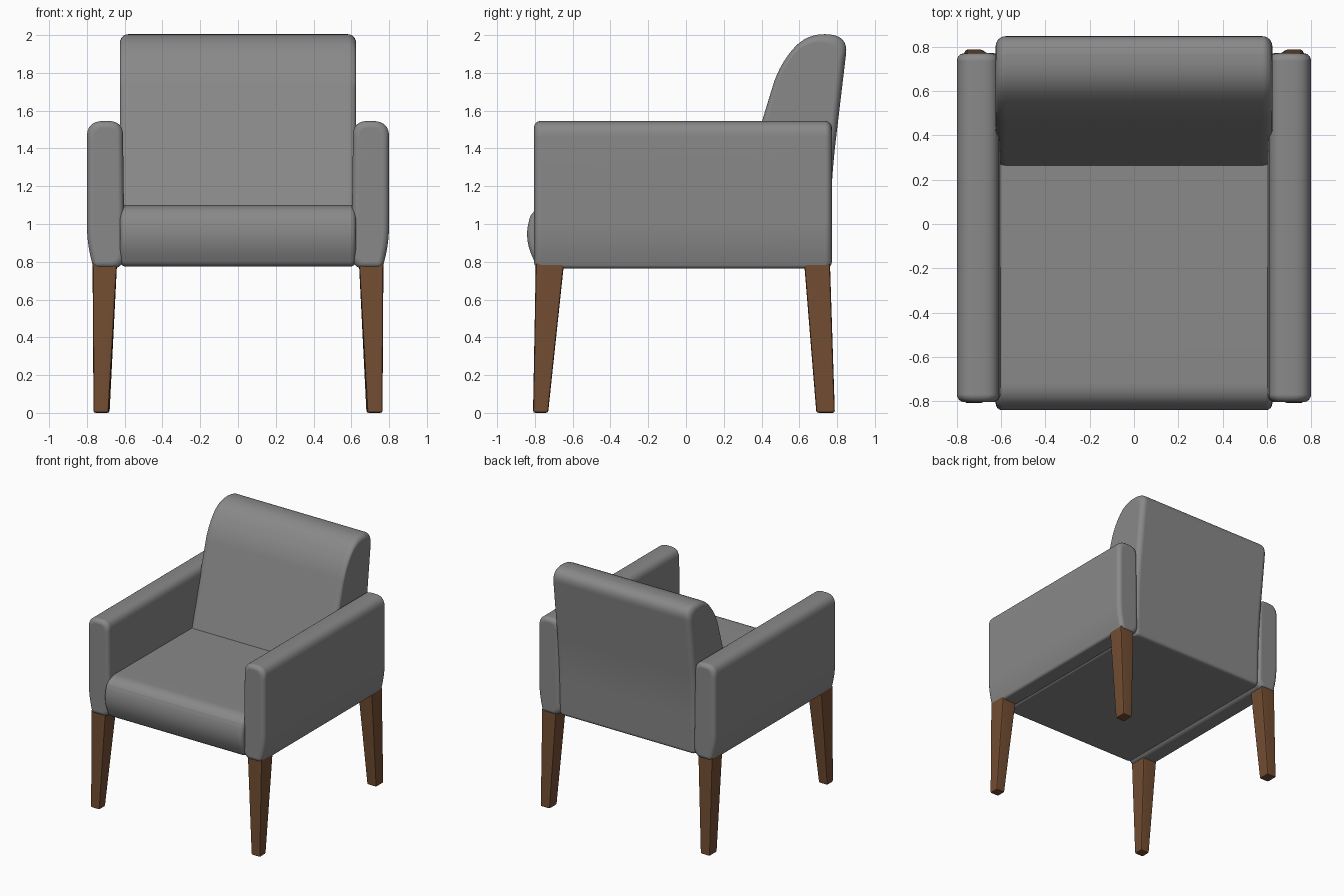
import bpy, bmesh, math
from mathutils import Vector

cube = bpy.data.objects.get("Cube")
if cube:
    bpy.data.objects.remove(cube, do_unlink=True)


def material(name, rgb):
    m = bpy.data.materials.new(name)
    m.use_nodes = True
    color = (*rgb, 1)
    m.diffuse_color = color
    bsdf = m.node_tree.nodes["Principled BSDF"]
    bsdf.inputs["Base Color"].default_value = color
    bsdf.inputs["Roughness"].default_value = 0.8
    return m


fabric = material("grey fabric", (0.25, 0.25, 0.25))
wood = material("brown wood", (0.17, 0.075, 0.032))


def rounded(corners, steps=8):
    """Closed outline from (a, b, radius) corners, each rounded by a curve."""
    points = []
    for i, (a, b, r) in enumerate(corners):
        c = Vector((a, b))
        before = Vector(corners[i - 1][:2])
        after = Vector(corners[(i + 1) % len(corners)][:2])
        p = c + (before - c).normalized() * r
        q = c + (after - c).normalized() * r
        for k in range(steps + 1):
            t = k / steps
            points.append(p * (1 - t) ** 2 + c * 2 * t * (1 - t) + q * t * t)
    return points


def finish(name, bm, mat, angle):
    bmesh.ops.recalc_face_normals(bm, faces=bm.faces)
    mesh = bpy.data.meshes.new(name)
    bm.to_mesh(mesh)
    bm.free()
    mesh.materials.append(mat)
    obj = bpy.data.objects.new(name, mesh)
    bpy.context.collection.objects.link(obj)
    bpy.ops.object.select_all(action="DESELECT")
    obj.select_set(True)
    bpy.context.view_layer.objects.active = obj
    bpy.ops.object.shade_smooth_by_angle(angle=math.radians(angle))
    obj.modifiers.new("Even shading", "WEIGHTED_NORMAL").keep_sharp = True
    return obj


def cushion(name, corners, place, low, high, radius, side=1):
    """Sweep an outline from low to high, with softly rounded ends."""
    outline = rounded(corners)
    lo = Vector([min(p[i] for p in outline) for i in range(2)])
    hi = Vector([max(p[i] for p in outline) for i in range(2)])
    mid, size = (lo + hi) / 2, hi - lo
    angles = [math.pi / 2 * k / 6 for k in range(7)]
    ends = [(radius * (1 - math.sin(a)), radius * (1 - math.cos(a))) for a in angles]
    sections = [(low + along, inset) for along, inset in reversed(ends)]
    sections += [(high - along, inset) for along, inset in ends]
    sections.sort()
    bm = bmesh.new()
    rings = []
    for t, inset in sections:
        ring = []
        for p in outline:
            a, b = [mid[i] + (p[i] - mid[i]) * (1 - 2 * inset / size[i]) for i in range(2)]
            x, y, z = place(t, a, b)
            ring.append(bm.verts.new((side * x, y, z)))
        rings.append(ring)
    for r0, r1 in zip(rings, rings[1:]):
        for i in range(len(r0)):
            bm.faces.new((r0[i - 1], r0[i], r1[i], r1[i - 1]))
    bm.faces.new(rings[0])
    bm.faces.new(rings[-1])
    return finish(name, bm, fabric, 50)


def across(t, a, b):
    return t, a, b


def lengthwise(t, a, b):
    return a, t, b


# Seat with a bulging front edge
cushion("seat", [
    (-0.79, 0.775, 0.03), (-0.865, 0.94, 0.12), (-0.80, 1.10, 0.08),
    (-0.55, 1.10, 0.1), (0.4, 1.095, 0.02), (0.74, 1.09, 0.02), (0.74, 0.775, 0.02),
], across, -0.625, 0.625, 0.03)

# Reclined backrest running down to the underside
cushion("backrest", [
    (0.76, 0.775, 0.03), (0.77, 1.25, 0.2), (0.858, 1.99, 0.09), (0.64, 2.02, 0.13),
    (0.49, 1.83, 0.1), (0.26, 1.08, 0.02), (0.26, 0.78, 0.01),
], across, -0.625, 0.625, 0.045)


def leg(name, side, top, foot):
    """Square leg tapering from the top to the foot: (x0, x1, y0, y1, z)."""
    bm = bmesh.new()
    rings = []
    for x0, x1, y0, y1, z in (foot, top):
        rings.append([bm.verts.new((side * x, y, z))
                      for x, y in ((x0, y0), (x1, y0), (x1, y1), (x0, y1))])
    bm.faces.new(rings[0])
    bm.faces.new(rings[1])
    for i in range(4):
        bm.faces.new((rings[0][i - 1], rings[0][i], rings[1][i], rings[1][i - 1]))
    bmesh.ops.bevel(bm, geom=bm.edges[:], offset=0.012, segments=2,
                    profile=0.5, affect="EDGES")
    finish(name, bm, wood, 40)


for label, side in (("left", 1), ("right", -1)):
    # Padded arm panel, narrowing towards the legs
    cushion(label + "_arm", [
        (0.765, 0.765, 0.02), (0.80, 0.90, 0.1), (0.80, 1.545, 0.085),
        (0.61, 1.545, 0.075), (0.60, 0.80, 0.03), (0.64, 0.765, 0.02),
    ], lengthwise, -0.805, 0.772, 0.035, side)
    # Tapered legs
    leg("front_" + label + "_leg", side,
        (0.64, 0.77, -0.795, -0.645, 0.80), (0.685, 0.765, -0.81, -0.73, 0))
    leg("rear_" + label + "_leg", side,
        (0.64, 0.77, 0.625, 0.762, 0.80), (0.68, 0.765, 0.69, 0.788, 0))
